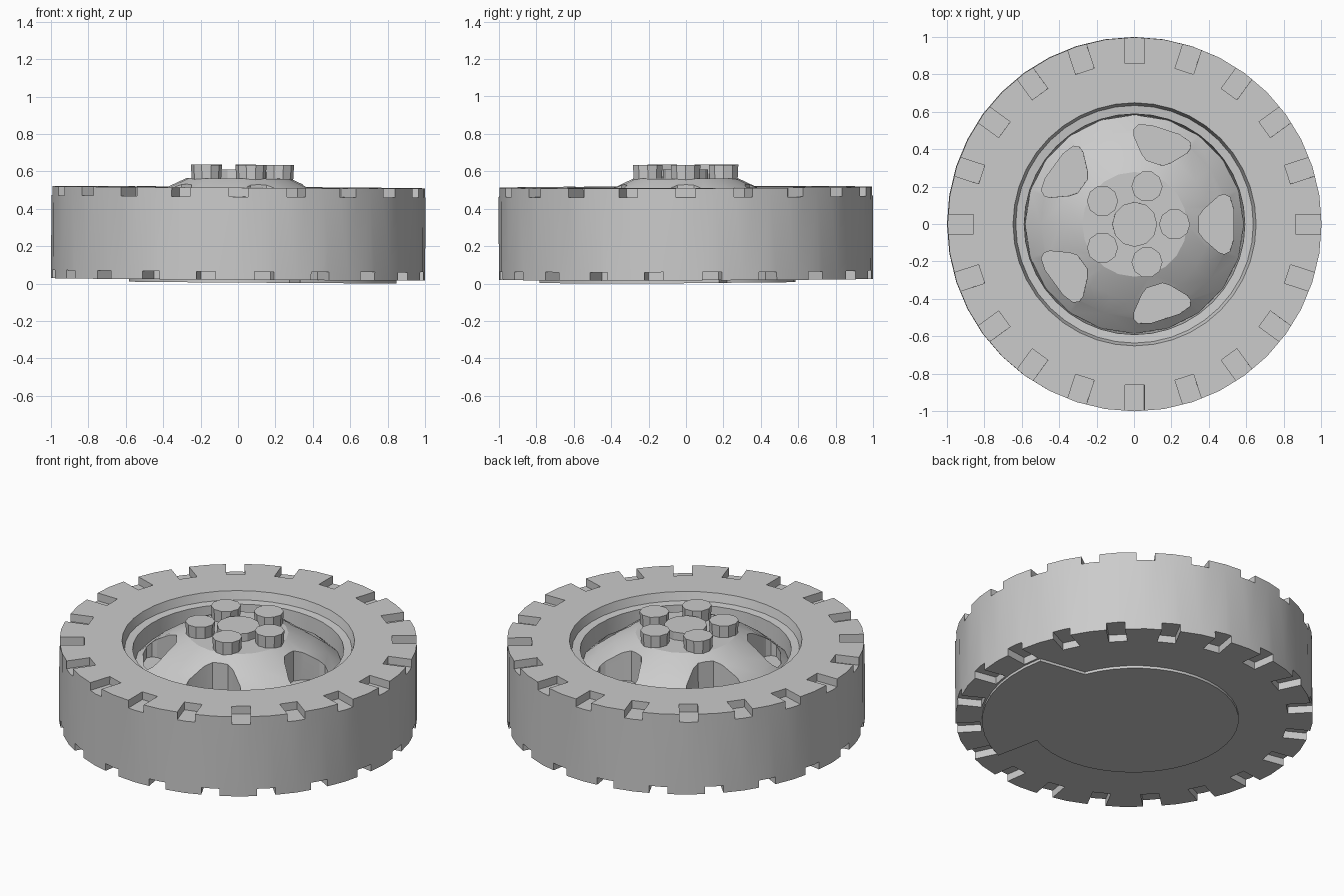
import bpy, bmesh, math
from mathutils import Matrix, Vector

if "Cube" in bpy.data.objects:
    bpy.data.objects.remove(bpy.data.objects["Cube"], do_unlink=True)

grey = bpy.data.materials.new("plain grey")
grey.use_nodes = True
colour = (0.6, 0.6, 0.6, 1)
grey.diffuse_color = colour
grey.node_tree.nodes["Principled BSDF"].inputs["Base Color"].default_value = colour


def make(name, bm):
    bmesh.ops.recalc_face_normals(bm, faces=bm.faces)
    mesh = bpy.data.meshes.new(name)
    bm.to_mesh(mesh)
    bm.free()
    mesh.materials.append(grey)
    ob = bpy.data.objects.new(name, mesh)
    bpy.context.collection.objects.link(ob)
    return ob


def polar(radius, degrees, z=0):
    a = math.radians(degrees)
    return Vector((radius * math.cos(a), radius * math.sin(a), z))


def lathe(name, profile, sides):
    """Solid of revolution; the first and last rings are capped."""
    bm = bmesh.new()
    rings = [[bm.verts.new(polar(r, 360 * i / sides, z)) for i in range(sides)]
             for r, z in profile]
    for low, high in zip(rings, rings[1:]):
        for i in range(sides):
            j = (i + 1) % sides
            bm.faces.new((low[i], low[j], high[j], high[i]))
    bm.faces.new(rings[0])
    bm.faces.new(rings[-1])
    return make(name, bm)


def prism(bm, outline, z0, z1):
    low = [bm.verts.new((p[0], p[1], z0)) for p in outline]
    high = [bm.verts.new((p[0], p[1], z1)) for p in outline]
    bm.faces.new(low)
    bm.faces.new(high)
    for i in range(len(low)):
        j = (i + 1) % len(low)
        bm.faces.new((low[i], low[j], high[j], high[i]))


def activate(ob):
    bpy.ops.object.select_all(action="DESELECT")
    ob.select_set(True)
    bpy.context.view_layer.objects.active = ob


def cut(ob, bm):
    cutter = make("cutter", bm)
    cutter.hide_render = True
    mod = ob.modifiers.new("cut", "BOOLEAN")
    mod.operation = "DIFFERENCE"
    mod.solver = "EXACT"
    mod.object = cutter
    activate(ob)
    bpy.ops.object.modifier_apply(modifier=mod.name)
    bpy.data.objects.remove(cutter, do_unlink=True)


def turned(outline, degrees):
    turn = Matrix.Rotation(math.radians(degrees), 2)
    return [turn @ Vector(p) for p in outline]


# Tyre with a recessed, stepped opening and a closed back
tyre = lathe("tyre", [(0.9, 0.023), (1, 0.023), (1, 0.515), (0.65, 0.515),
                      (0.635, 0.465), (0.59, 0.46), (0.58, 0.3)], 40)

# Tread notches on both edges, the back ones half a step round
notch = [(0.86, -0.052), (1.1, -0.052), (1.1, 0.052), (0.86, 0.052)]
notches = bmesh.new()
for k in range(20):
    prism(notches, turned(notch, 18 * k), 0.467, 0.6)
    prism(notches, turned(notch, 18 * k + 8.1), -0.1, 0.067)
cut(tyre, notches)

# Domed hub with five rounded triangular windows
hub = lathe("hub", [(0.585, 0.29), (0.585, 0.36), (0.5, 0.435), (0.4, 0.505),
                    (0.28, 0.562)], 20)
half = [(0.345, 0.045), (0.37, 0.08), (0.45, 0.15), (0.48, 0.16),
        (0.51, 0.145), (0.53, 0.08)]
window = half + [(x, -y) for x, y in reversed(half)]
windows = bmesh.new()
for k in range(5):
    prism(windows, turned(window, 72 * k), 0.34, 0.8)
cut(hub, windows)

# Centre cap and five wheel nuts
cap = lathe("centre_cap", [(0.12, 0.54), (0.12, 0.61)], 12)
parts = [tyre, hub, cap]
for k in range(5):
    nut = lathe("wheel_nut", [(0.078, 0.54), (0.083, 0.635)], 10)
    nut.location = polar(0.213, 72 * k)
    activate(nut)
    bpy.ops.object.transform_apply(location=True)
    parts.append(nut)

# Thin back plate: a disc with one wider sector
plate_outline = [polar(0.585, 22 + 276 * i / 34) for i in range(35)]
plate_outline += [polar(0.85, -67 + 79 * i / 10) for i in range(11)]
plate = bmesh.new()
prism(plate, plate_outline, 0.007, 0.05)
parts.append(make("back_plate", plate))

# The wheel rests very slightly tilted
tilt = Matrix.Rotation(0.006, 4, "Y") @ Matrix.Rotation(0.003, 4, "X")
for part in parts:
    part.data.transform(tilt)
    activate(part)
    bpy.ops.object.shade_smooth_by_angle(angle=math.radians(20))
